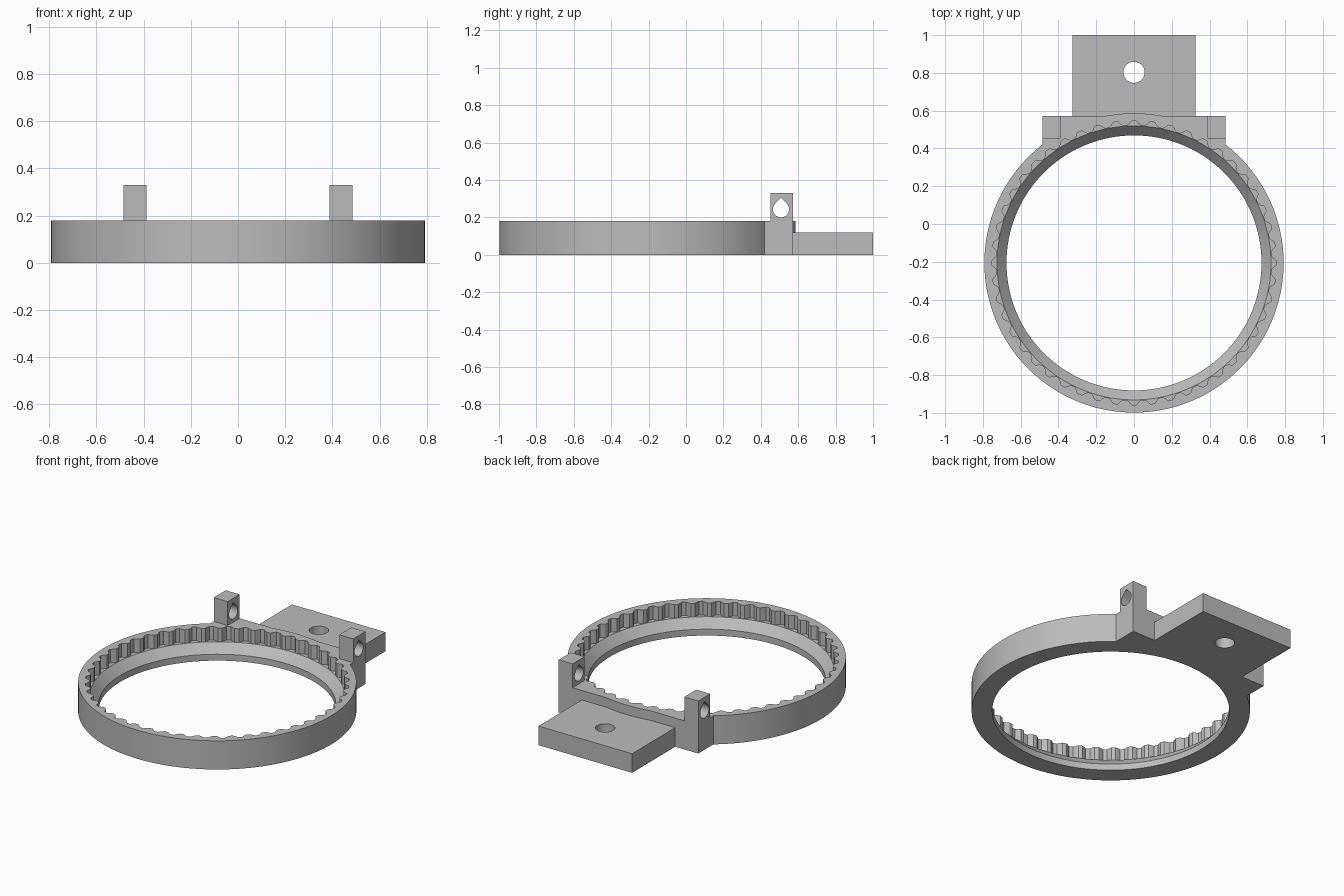
import bpy, bmesh, math

if "Cube" in bpy.data.objects:
    bpy.data.objects.remove(bpy.data.objects["Cube"])

CY, R_OUT = -0.206, 0.792          # ring centre (y) and outer radius
TEETH, STEP = 48, 8                # inner grooves and points per groove
GROOVE = [0.752, 0.752, 0.738, 0.728, 0.727, 0.728, 0.738, 0.752]

grey = bpy.data.materials.new("plain_grey")
grey.diffuse_color = (0.5, 0.5, 0.5, 1)
grey.use_nodes = True
grey.node_tree.nodes["Principled BSDF"].inputs["Base Color"].default_value = grey.diffuse_color


def make(name, bm):
    bmesh.ops.recalc_face_normals(bm, faces=bm.faces)
    me = bpy.data.meshes.new(name)
    bm.to_mesh(me)
    bm.free()
    me.materials.append(grey)
    ob = bpy.data.objects.new(name, me)
    bpy.context.collection.objects.link(ob)
    return ob


def prism(name, pts, lo, hi, axis="z"):
    """Extrude a 2D outline: (x, y) along z, or (y, z) along x."""
    bm = bmesh.new()
    place = (lambda p, h: (p[0], p[1], h)) if axis == "z" else (lambda p, h: (h, p[0], p[1]))
    a = [bm.verts.new(place(p, lo)) for p in pts]
    b = [bm.verts.new(place(p, hi)) for p in pts]
    bm.faces.new(a)
    bm.faces.new(b)
    for i in range(len(pts)):
        j = (i + 1) % len(pts)
        bm.faces.new((a[i], a[j], b[j], b[i]))
    return make(name, bm)


def rect(x0, x1, y0, y1):
    return [(x0, y0), (x1, y0), (x1, y1), (x0, y1)]


def boolean(target, tool, op):
    mod = target.modifiers.new(op, 'BOOLEAN')
    mod.operation, mod.object, mod.solver = op, tool, 'EXACT'
    bpy.context.view_layer.objects.active = target
    bpy.ops.object.modifier_apply(modifier=mod.name)
    bpy.data.objects.remove(tool)


# Ring: loops of radius and height, with a grooved upper wall and a conical ledge
loops = [(R_OUT, 0), (R_OUT, 0.18), (None, 0.18), (None, 0.095),
         (0.725, 0.095), (0.675, 0.04), (0.675, 0)]
n = TEETH * STEP
bm = bmesh.new()
rows = []
for r, z in loops:
    row = []
    for i in range(n):
        a = math.pi / 2 + 2 * math.pi * i / n
        rad = GROOVE[i % STEP] if r is None else r
        row.append(bm.verts.new((rad * math.cos(a), CY + rad * math.sin(a), z)))
    rows.append(row)
for k, row in enumerate(rows):
    nxt = rows[(k + 1) % len(rows)]
    for i in range(n):
        j = (i + 1) % n
        bm.faces.new((row[i], row[j], nxt[j], nxt[i]))
ring = make("toothed_ring", bm)

# Straight backing block that follows the ring wall on its inner side
arc = []
for i in range(33):
    x = -0.485 + 0.97 * i / 32
    arc.append((x, CY + math.sqrt(0.77 ** 2 - x * x)))
boolean(ring, prism("backing_block", arc + [(0.485, 0.571), (-0.485, 0.571)], 0, 0.18), 'UNION')

# Mounting plate with a round screw hole
plate = prism("mounting_plate", rect(-0.325, 0.325, 0.552, 1.0), 0, 0.12)
circle = [(0.056 * math.cos(math.tau * i / 48), 0.803 + 0.056 * math.sin(math.tau * i / 48))
          for i in range(48)]
boolean(plate, prism("screw_hole", circle, -0.1, 0.3), 'DIFFERENCE')
boolean(ring, plate, 'UNION')

# Two upright posts with teardrop holes running sideways
drop = [(0.508, 0.243 + 0.043 * math.sqrt(2))]
for i in range(33):
    a = math.radians(135 + 270 * i / 32)
    drop.append((0.508 + 0.043 * math.cos(a), 0.243 + 0.043 * math.sin(a)))
for side in (-1, 1):
    x0, x1 = sorted((side * 0.388, side * 0.485))
    post = prism("post", rect(x0, x1, 0.452, 0.571), 0.12, 0.33)
    boolean(post, prism("teardrop_hole", drop, x0 - 0.1, x1 + 0.1, "x"), 'DIFFERENCE')
    boolean(ring, post, 'UNION')

# Smooth the round walls, keep the edges sharp
bpy.ops.object.select_all(action='DESELECT')
ring.select_set(True)
bpy.context.view_layer.objects.active = ring
bpy.ops.object.shade_smooth_by_angle(angle=math.radians(25))
